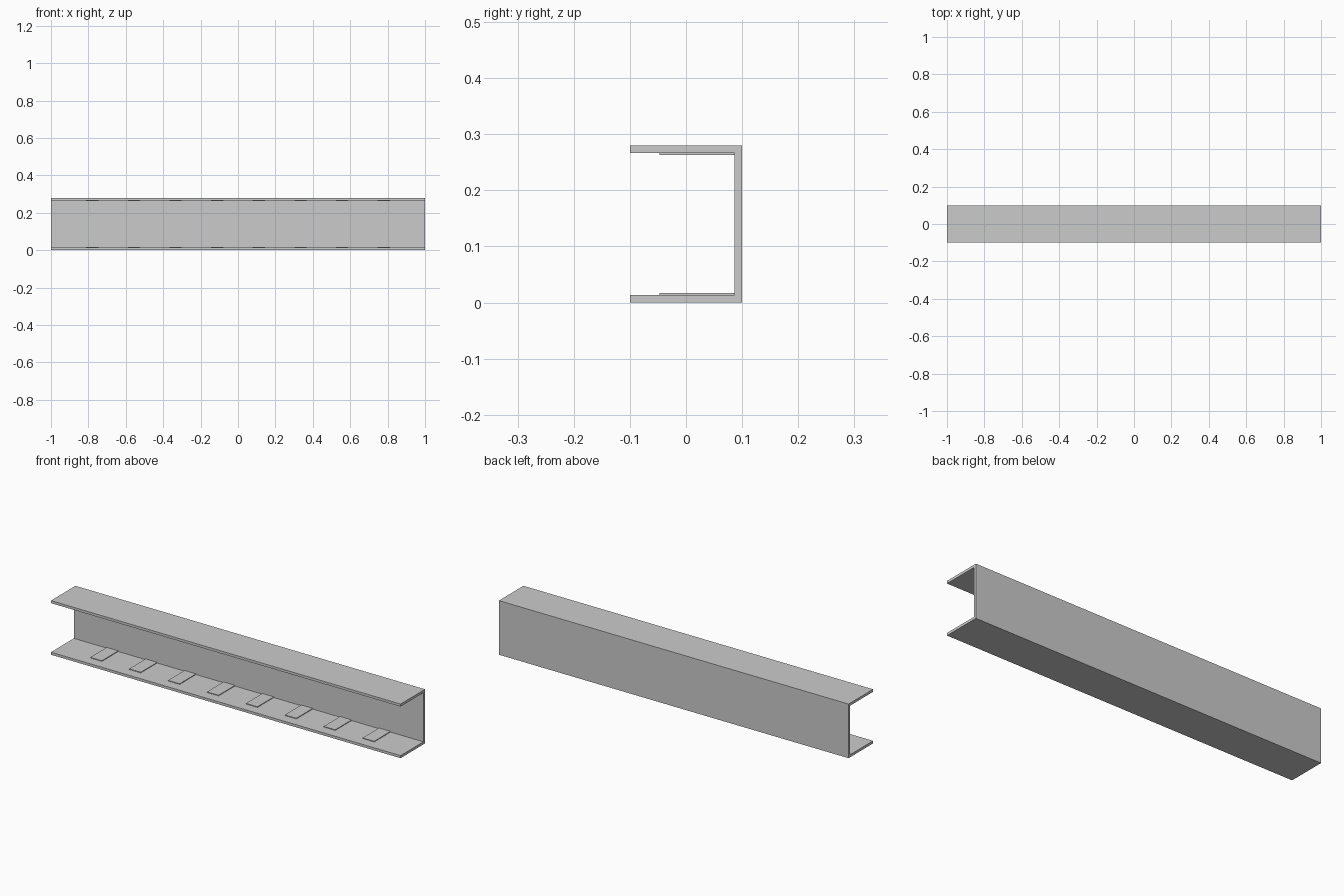
import bpy, bmesh

if "Cube" in bpy.data.objects:
    bpy.data.objects.remove(bpy.data.objects["Cube"])

L, W, H, T = 2.0, 0.2, 0.28, 0.0133   # length, flange width, height, wall thickness
PAD_T, PAD_W, PAD_Y = 0.0037, 0.066, -0.047


def mesh_object(name, bm):
    bmesh.ops.recalc_face_normals(bm, faces=bm.faces)
    mesh = bpy.data.meshes.new(name)
    bm.to_mesh(mesh)
    bm.free()
    obj = bpy.data.objects.new(name, mesh)
    bpy.context.collection.objects.link(obj)
    return obj


def box(name, lo, hi):
    bm = bmesh.new()
    bmesh.ops.create_cube(bm, size=1)
    for v in bm.verts:
        v.co = [(a + b) / 2 + c * (b - a) for a, b, c in zip(lo, hi, v.co)]
    return mesh_object(name, bm)


# C-shaped channel, profile swept along x
y0, y1 = -W / 2, W / 2
profile = [(y0, 0), (y1, 0), (y1, H), (y0, H),
           (y0, H - T), (y1 - T, H - T), (y1 - T, T), (y0, T)]
bm = bmesh.new()
face = bm.faces.new([bm.verts.new((-L / 2, y, z)) for y, z in profile])
side = bmesh.ops.extrude_face_region(bm, geom=[face], use_keep_orig=True)
bmesh.ops.translate(bm, vec=(L, 0, 0),
                    verts=[g for g in side["geom"] if isinstance(g, bmesh.types.BMVert)])
mesh_object("channel_beam", bm)

# Thin pads on the inner faces of both flanges
for i in range(8):
    x = (i - 3.5) * 0.2225
    for name, z0, z1 in (("lower_pad", T, T + PAD_T),
                         ("upper_pad", H - T - PAD_T, H - T)):
        box(f"{name}_{i + 1}", (x - PAD_W / 2, PAD_Y, z0), (x + PAD_W / 2, y1 - T, z1))
